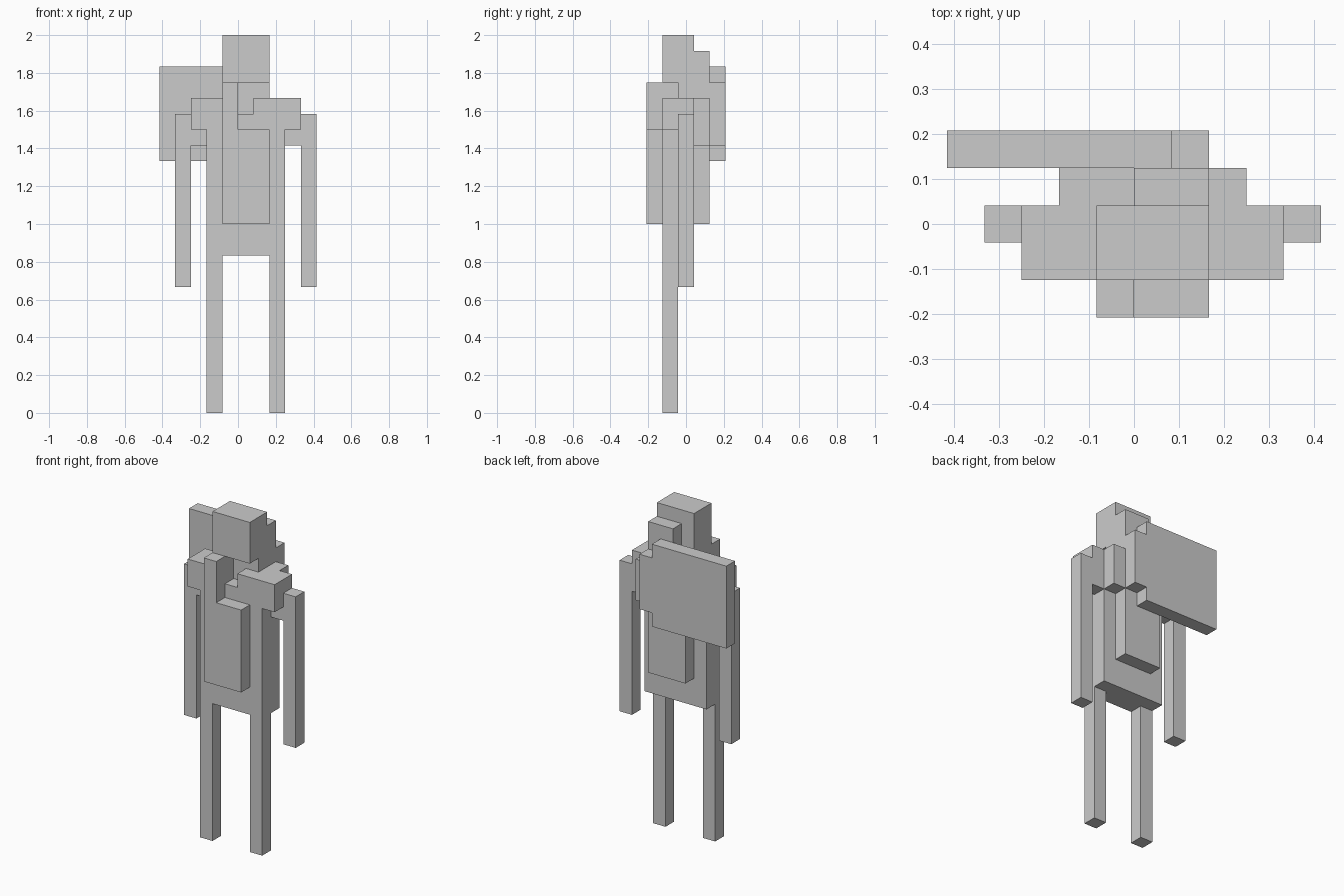
import bpy, bmesh

if "Cube" in bpy.data.objects:
    bpy.data.objects.remove(bpy.data.objects["Cube"])

U = 1 / 12    # one block
MID = 0.5     # the body's mirror line, in blocks


def prism(name, outline, y0, y1):
    """Extrude an (x, z) outline from y0 to y1; all sizes in blocks."""
    bm = bmesh.new()
    face = bm.faces.new([bm.verts.new((x * U, y0 * U, z * U)) for x, z in outline])
    new = bmesh.ops.extrude_face_region(bm, geom=[face])["geom"]
    moved = [v for v in new if isinstance(v, bmesh.types.BMVert)]
    bmesh.ops.translate(bm, verts=moved, vec=(0, (y1 - y0) * U, 0))
    bmesh.ops.recalc_face_normals(bm, faces=bm.faces)
    mesh = bpy.data.meshes.new(name)
    bm.to_mesh(mesh)
    bm.free()
    ob = bpy.data.objects.new(name, mesh)
    bpy.context.collection.objects.link(ob)
    return ob


def box(name, x, y, z):
    return prism(name, [(x[0], z[0]), (x[1], z[0]), (x[1], z[1]), (x[0], z[1])], *y)


# Legs and arms, one of each side about the mirror line
for side, s in (("right", 1), ("left", -1)):
    for part, a, b, y, z in (("leg", 1.5, 2.5, (-1.5, -0.5), (0, 10)),
                             ("arm", 3.5, 4.5, (-0.5, 0.5), (8, 19))):
        xs = sorted((MID + s * a, MID + s * b))
        box(f"{side}_{part}", xs, y, z)

# Torso layers, front to back, with the shoulders
prism("torso_front", [(-2, 10), (3, 10), (3, 18), (4, 18), (4, 20), (1, 20), (1, 19),
                      (0, 19), (0, 20), (-3, 20), (-3, 18), (-2, 18)], -1.5, -0.5)
prism("torso_core", [(-2, 10), (3, 10), (3, 17), (4, 17), (4, 20),
                     (-3, 20), (-3, 17), (-2, 17)], -0.5, 0.5)
prism("torso_back", [(-1, 12), (2, 12), (2, 17), (3, 17), (3, 20),
                     (-2, 20), (-2, 17), (-1, 17)], 0.5, 1.5)

# Chest plate with a strap running up to the neck
prism("chest_plate", [(-1, 12), (2, 12), (2, 18), (0, 18), (0, 21), (-1, 21)], -2.5, -1.5)
box("strap_top", (-1, 0), (-1.5, -0.5), (20, 21))

# Neck, head and the block behind the head
box("neck", (-1, 2), (-0.5, 0.5), (20, 21))
box("head", (-1, 2), (-1.5, 0.5), (21, 24))
box("head_back", (0, 2), (0.5, 1.5), (20, 23))

# Offset slab on the back
prism("back_slab", [(-5, 16), (1, 16), (1, 17), (2, 17), (2, 21),
                    (1, 21), (1, 22), (-5, 22)], 1.5, 2.5)
